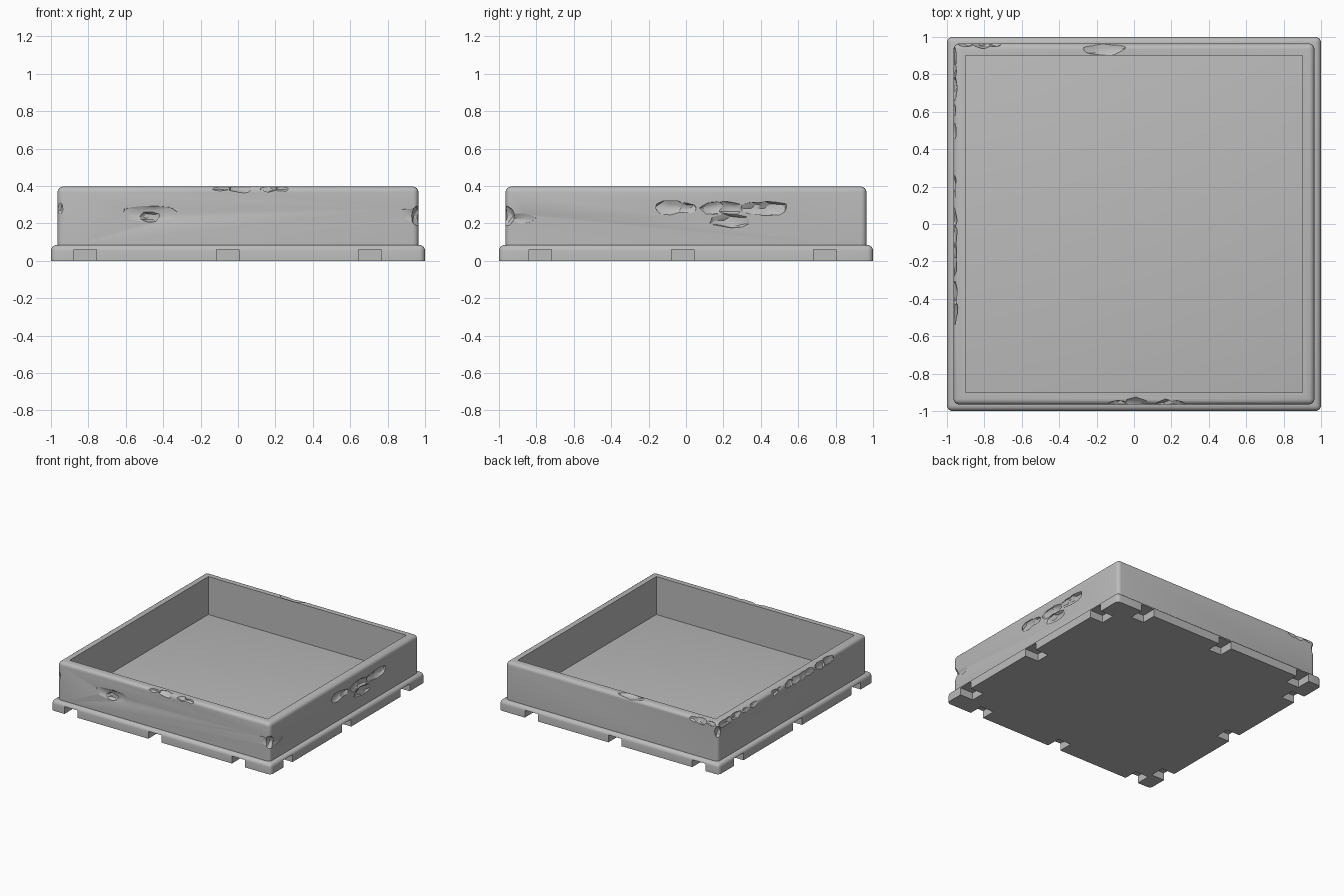
import bpy, bmesh, math, random
from mathutils import Vector

if "Cube" in bpy.data.objects:
    bpy.data.objects.remove(bpy.data.objects["Cube"])

random.seed(4)

stone = bpy.data.materials.new("plain_grey")
stone.diffuse_color = (0.5, 0.5, 0.5, 1)
stone.use_nodes = True
stone.node_tree.nodes["Principled BSDF"].inputs["Base Color"].default_value = stone.diffuse_color


def new_object(name, bm):
    mesh = bpy.data.meshes.new(name)
    bm.to_mesh(mesh)
    bm.free()
    ob = bpy.data.objects.new(name, mesh)
    bpy.context.collection.objects.link(ob)
    mesh.materials.append(stone)
    return ob


def box(name, lo, hi):
    bm = bmesh.new()
    bmesh.ops.create_cube(bm, size=1)
    for v in bm.verts:
        v.co = Vector([l + (c + 0.5) * (h - l) for l, h, c in zip(lo, hi, v.co)])
    return new_object(name, bm)


def round_edges(ob, width, pick):
    # rounds the edges chosen by a rule on their two end points
    bm = bmesh.new()
    bm.from_mesh(ob.data)
    edges = [e for e in bm.edges if pick(e.verts[0].co, e.verts[1].co)]
    bmesh.ops.bevel(bm, geom=edges, offset=width, segments=4, profile=0.5, affect='EDGES')
    bm.to_mesh(ob.data)
    bm.free()


def cut(target, cutter):
    cutter.hide_render = True
    bpy.context.view_layer.objects.active = target
    m = target.modifiers.new("cut", 'BOOLEAN')
    m.operation, m.solver, m.object = 'DIFFERENCE', 'EXACT', cutter
    bpy.ops.object.modifier_apply(modifier=m.name)
    bpy.data.objects.remove(cutter)


def chip(target, centre, radii):
    # jagged lump that bites a piece out of the wall
    bm = bmesh.new()
    bmesh.ops.create_icosphere(bm, subdivisions=2, radius=1)
    for v in bm.verts:
        k = random.uniform(0.78, 1.1)
        v.co = Vector([c + r * k * p for c, r, p in zip(centre, radii, v.co)])
    cut(target, new_object("chip_cutter", bm))


def chip_run(target, a, b, n, radii):
    # row of small chips along a line
    for i in range(n):
        p = Vector(a).lerp(Vector(b), (i + random.uniform(0.2, 0.8)) / n)
        s = random.uniform(0.7, 1.2)
        chip(target, p, [r * s for r in radii])


# base plate with rounded top and corners
base = box("base_plate", (-1, -1, 0), (1, 1, 0.085))
round_edges(base, 0.03, lambda a, b: a.z + b.z > 0.05)

# slots under the base, three on each side
for c in (-0.817, -0.055, 0.705):
    for s in (-1, 1):
        e0, e1 = sorted((s * 0.88, s * 1.1))
        cut(base, box("slot", (c - 0.06, e0, -0.1), (c + 0.06, e1, 0.06)))
        cut(base, box("slot", (e0, c + 0.037 - 0.06, -0.1), (e1, c + 0.037 + 0.06, 0.06)))

# four walls around the open tray
walls = box("tray_walls", (-0.965, -0.965, 0.07), (0.965, 0.965, 0.397))
round_edges(walls, 0.03, lambda a, b: a.z + b.z > 0.2)
cut(walls, box("cavity", (-0.9, -0.9, -0.1), (0.9, 0.9, 0.6)))

# gouges on the front and right faces
chip(walls, (-0.48, -0.975, 0.25), (0.17, 0.026, 0.055))
chip(walls, (-0.47, -0.97, 0.235), (0.07, 0.04, 0.03))
chip_run(walls, (0.97, -0.13, 0.285), (0.97, 0.52, 0.28), 6, (0.027, 0.085, 0.036))
chip(walls, (0.97, 0.24, 0.215), (0.03, 0.12, 0.04))

# worn rims: front, back and left
chip_run(walls, (-0.12, -0.975, 0.395), (0.3, -0.975, 0.395), 4, (0.08, 0.045, 0.035))
chip(walls, (-0.15, 0.94, 0.41), (0.13, 0.05, 0.035))
chip_run(walls, (-0.95, 0.975, 0.39), (-0.7, 0.975, 0.39), 3, (0.07, 0.035, 0.04))
chip_run(walls, (-0.972, -0.5, 0.385), (-0.972, 0.3, 0.385), 8, (0.025, 0.07, 0.045))
chip_run(walls, (-0.972, 0.45, 0.385), (-0.972, 0.95, 0.385), 5, (0.025, 0.07, 0.045))

# broken upright corners
chip(walls, (0.975, -0.975, 0.24), (0.06, 0.06, 0.06))
chip(walls, (0.95, -0.978, 0.25), (0.09, 0.025, 0.05))
chip(walls, (0.978, -0.88, 0.23), (0.025, 0.1, 0.035))
chip(walls, (-0.975, -0.975, 0.27), (0.045, 0.03, 0.06))
chip(walls, (-0.975, 0.975, 0.33), (0.045, 0.045, 0.07))

# smooth the rounded edges, keep the rest sharp
for ob in (base, walls):
    bpy.ops.object.select_all(action='DESELECT')
    ob.select_set(True)
    bpy.context.view_layer.objects.active = ob
    bpy.ops.object.shade_smooth_by_angle(angle=math.radians(25))
